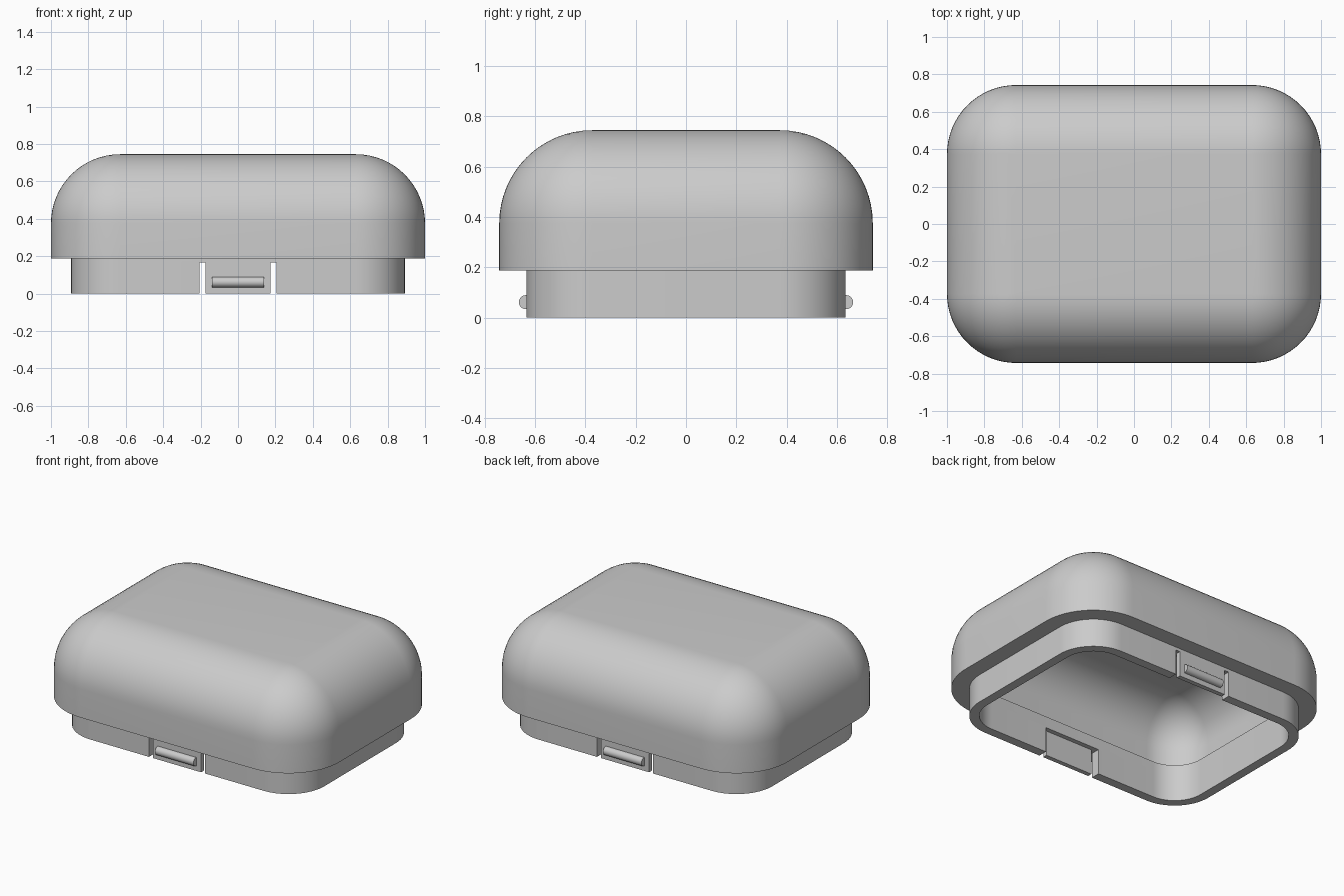
import bpy
import bmesh
import math

HALF_X, HALF_Y, TOP_Z = 1.0, 0.743, 0.745
RADIUS = 0.37          # corner and top rounding of the shell
LEDGE_Z = 0.187        # bottom edge of the shell
WALL = 0.108           # shell thickness, also the inset of the lip's outside
LIP_WALL = 0.06        # lip thickness
LIP_IN = WALL + LIP_WALL
LIP_TOP = 0.243        # height the lip reaches inside the shell
STEPS = 16

cube = bpy.data.objects.get("Cube")
if cube:
    bpy.data.objects.remove(cube, do_unlink=True)

grey = bpy.data.materials.new("plain_grey")
grey.use_nodes = True
colour = (0.6, 0.6, 0.6, 1)
grey.diffuse_color = colour
grey.node_tree.nodes["Principled BSDF"].inputs["Base Color"].default_value = colour


def ring(bm, inset, z):
    """Rounded rectangle, shrunk evenly by the inset."""
    r = max(RADIUS - inset, 0)
    verts = []
    for q, (sx, sy) in enumerate(((1, 1), (-1, 1), (-1, -1), (1, -1))):
        for i in range(STEPS + 1):
            a = (q + i / STEPS) * math.pi / 2
            verts.append(bm.verts.new((sx * (HALF_X - RADIUS) + r * math.cos(a),
                                       sy * (HALF_Y - RADIUS) + r * math.sin(a), z)))
    return verts


def loft(name, profile, closed):
    """Skin a list of (inset, z) rings, capped at the ends or closed on itself."""
    bm = bmesh.new()
    rings = [ring(bm, *p) for p in profile]
    pairs = list(zip(rings, rings[1:]))
    if closed:
        pairs.append((rings[-1], rings[0]))
    else:
        bm.faces.new(rings[0])
        bm.faces.new(rings[-1])
    n = len(rings[0])
    for a, b in pairs:
        for i in range(n):
            j = (i + 1) % n
            bm.faces.new((a[i], a[j], b[j], b[i]))
    bmesh.ops.remove_doubles(bm, verts=bm.verts[:], dist=0.0001)
    bmesh.ops.recalc_face_normals(bm, faces=bm.faces[:])
    mesh = bpy.data.meshes.new(name)
    bm.to_mesh(mesh)
    bm.free()
    obj = bpy.data.objects.new(name, mesh)
    bpy.context.collection.objects.link(obj)
    mesh.materials.append(grey)
    return obj


def activate(obj):
    bpy.ops.object.select_all(action='DESELECT')
    obj.select_set(True)
    bpy.context.view_layer.objects.active = obj


def smooth(obj):
    activate(obj)
    bpy.ops.object.shade_smooth_by_angle(angle=math.radians(30))


def dome(inset, base_z):
    """Profile from base_z up the wall and round to the flat top."""
    r = RADIUS - inset
    points = [(inset, base_z)]
    for i in range(STEPS + 1):
        a = i / STEPS * math.pi / 2
        points.append((RADIUS - r * math.cos(a), TOP_Z - RADIUS + r * math.sin(a)))
    return points


def cut_box(target, x0, x1, half_y, z1):
    """Cut a box, from below the rim up to z1, out of the target."""
    z0 = -0.1
    bpy.ops.mesh.primitive_cube_add(size=1, location=((x0 + x1) / 2, 0, (z0 + z1) / 2))
    cutter = bpy.context.object
    cutter.name = "cutter"
    cutter.scale = (x1 - x0, half_y * 2, z1 - z0)
    cutter.hide_render = True
    mod = target.modifiers.new("cut", 'BOOLEAN')
    mod.operation = 'DIFFERENCE'
    mod.solver = 'EXACT'
    mod.object = cutter
    activate(target)
    bpy.ops.object.modifier_apply(modifier=mod.name)
    bpy.data.objects.remove(cutter, do_unlink=True)


# Hollow shell with the inward step that carries the lip
step = [(LIP_IN, LIP_TOP), (LIP_IN, LEDGE_Z)]
shell = loft("lid_shell", dome(WALL, LIP_TOP)[::-1] + step + dome(0, LEDGE_Z), False)
smooth(shell)

# Lip below the shell, with thinned spring tabs between through slots
lip = loft("lip", [(WALL, 0), (WALL, LEDGE_Z), (LIP_IN, LEDGE_Z), (LIP_IN, 0)], True)
SLOT_IN, SLOT_OUT, SLOT_TOP = 0.175, 0.205, 0.167
cut_box(lip, -SLOT_OUT, SLOT_OUT, HALF_Y - WALL - LIP_WALL / 2, SLOT_TOP)
for x0, x1 in ((-SLOT_OUT, -SLOT_IN), (SLOT_IN, SLOT_OUT)):
    cut_box(lip, x0, x1, 1, SLOT_TOP)
smooth(lip)

# Catch bars on the front and back tabs
for name, side in (("front_catch", -1), ("back_catch", 1)):
    bpy.ops.mesh.primitive_cylinder_add(vertices=32, radius=0.028, depth=0.28,
                                        location=(0, side * (HALF_Y - WALL + 0.002), 0.061),
                                        rotation=(0, math.pi / 2, 0))
    bar = bpy.context.object
    bar.name = name
    bar.data.materials.append(grey)
    smooth(bar)
